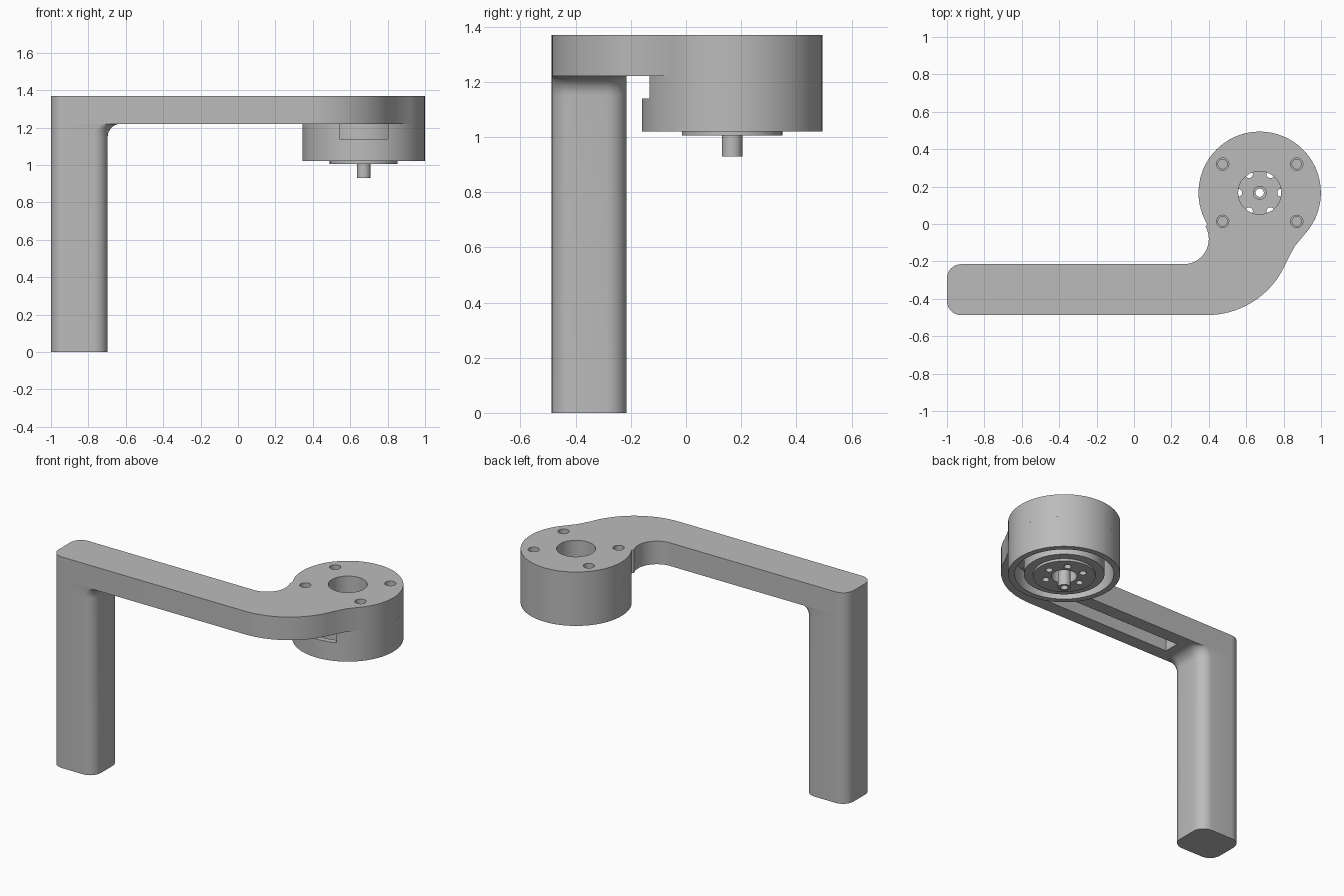
import bpy, bmesh, math
from mathutils import Vector

if "Cube" in bpy.data.objects:
    bpy.data.objects.remove(bpy.data.objects["Cube"])

grey = bpy.data.materials.new("plain grey")
grey.use_nodes = True
COLOUR = (0.5, 0.5, 0.5, 1)
grey.diffuse_color = COLOUR
grey.node_tree.nodes["Principled BSDF"].inputs["Base Color"].default_value = COLOUR

HUB = Vector((0.672, 0.167))     # axis of the round head
LOW, HIGH = 1.22, 1.37           # underside and top of the arm


def finish(name, bm):
    bmesh.ops.recalc_face_normals(bm, faces=bm.faces)
    mesh = bpy.data.meshes.new(name)
    bm.to_mesh(mesh)
    bm.free()
    mesh.materials.append(grey)
    obj = bpy.data.objects.new(name, mesh)
    bpy.context.collection.objects.link(obj)
    return obj


def arc(cx, cy, r, start, end, steps):
    angles = [math.radians(start + (end - start) * i / steps) for i in range(steps + 1)]
    return [(cx + r * math.cos(a), cy + r * math.sin(a)) for a in angles]


def loft(name, rings):
    """Skin a stack of (outline, z) rings and cap both ends."""
    bm = bmesh.new()
    rows = [[bm.verts.new((x, y, z)) for x, y in pts] for pts, z in rings]
    n = len(rows[0])
    for a, b in zip(rows, rows[1:]):
        for i in range(n):
            j = (i + 1) % n
            bm.faces.new((a[i], a[j], b[j], b[i]))
    bm.faces.new(rows[0])
    bm.faces.new(rows[-1])
    return finish(name, bm)


def prism(name, pts, z0, z1):
    return loft(name, [(pts, z0), (pts, z1)])


def rod(name, x, y, r, z0, z1, steps=32):
    return prism(name, arc(x, y, r, 0, 360, steps)[:-1], z0, z1)


def lathe(name, profile, steps=72):
    """Turn a closed (radius, z) profile around the head axis."""
    bm = bmesh.new()
    rows = []
    for i in range(steps):
        a = math.tau * i / steps
        rows.append([bm.verts.new((HUB.x + r * math.cos(a), HUB.y + r * math.sin(a), z))
                     for r, z in profile])
    n = len(profile)
    for i in range(steps):
        a, b = rows[i], rows[(i + 1) % steps]
        for k in range(n):
            m = (k + 1) % n
            bm.faces.new((a[k], a[m], b[m], b[k]))
    return finish(name, bm)


def cut(obj, cutter):
    mod = obj.modifiers.new("cut", "BOOLEAN")
    mod.operation, mod.solver, mod.object = "DIFFERENCE", "EXACT", cutter
    bpy.context.view_layer.objects.active = obj
    bpy.ops.object.modifier_apply(modifier=mod.name)
    bpy.data.objects.remove(cutter)


def rounded_box(x0, x1, y0, y1, r):
    return (arc(x1 - r, y0 + r, r, -90, 0, 8) + arc(x1 - r, y1 - r, r, 0, 90, 8)
            + arc(x0 + r, y1 - r, r, 90, 180, 8) + arc(x0 + r, y0 + r, r, 180, 270, 8))


# Leg, flaring into the underside of the arm
BACK, FRONT = -0.215, -0.487
rings = [(rounded_box(-1, -0.697, FRONT, BACK, 0.075), 0)]
for i in range(9):
    a = math.radians(90 * i / 8)
    grow = 0.07 * (1 - math.cos(a))
    rings.append((rounded_box(-1, -0.697 + grow, FRONT, BACK, 0.075),
                  LOW - 0.07 + 0.07 * math.sin(a)))
leg = loft("leg", rings)

# Arm with a bent neck and a round head
outline = (arc(HUB.x, HUB.y, 0.327, -42, 211, 52)
           + arc(0.265, -0.08, 0.135, 30, -90, 16)
           + arc(-0.925, BACK - 0.075, 0.075, 90, 180, 8)
           + arc(-0.925, FRONT + 0.075, 0.075, 180, 270, 8)
           + arc(0.39, -0.027, 0.46, -90, -22, 18) + [(0.86, -0.118)])
arm = prism("arm", outline, LOW, HIGH)

# Centre opening and four stepped screw holes in the head
cut(arm, rod("cutter", HUB.x, HUB.y, 0.115, 1.1, 1.5, 48))
for sx in (-1, 1):
    for sy in (-1, 1):
        x, y = HUB.x + 0.198 * sx, HUB.y + 0.153 * sy
        cut(arm, rod("cutter", x, y, 0.033, 1.29, 1.5))
        cut(arm, rod("cutter", x, y, 0.025, 1.25, 1.32))

# Cable channel under the arm, following the bend
path = [Vector(p) for p in [(-0.58, -0.351), (0.38, -0.351), (0.48, -0.335),
                            (0.57, -0.28), (0.63, -0.2), (0.66, -0.09)]]
left, right = [], []
for i, p in enumerate(path):
    d = (path[min(i + 1, len(path) - 1)] - path[max(i - 1, 0)]).normalized()
    side = Vector((-d.y, d.x)) * 0.05
    left.append(tuple(p + side))
    right.append(tuple(p - side))
cut(arm, prism("cutter", right + left[::-1], 1.1, LOW + 0.1))

# Open cup below the head, with a cable notch at the front
cup = lathe("motor_housing", [(0.29, 1.02), (0.327, 1.02), (0.327, LOW), (0.29, LOW)])
notch = [(HUB.x - 0.13, -0.3), (HUB.x + 0.13, -0.3), (HUB.x + 0.13, 0), (HUB.x - 0.13, 0)]
cut(cup, prism("cutter", notch, 1.14, 1.3))

# Motor with a raised face plate, centre recess and six through holes
motor = lathe("motor", [(0.075, 1.005), (0.182, 1.005), (0.182, 1.02), (0.235, 1.02),
                        (0.235, LOW), (0.036, LOW), (0.036, 1.08), (0.075, 1.08)])
for i in range(6):
    a = math.tau * i / 6
    cut(motor, rod("cutter", HUB.x + 0.115 * math.cos(a), HUB.y + 0.115 * math.sin(a),
                   0.021, 0.9, 1.4, 20))

# Hollow shaft
shaft = lathe("shaft", [(0.022, 0.93), (0.037, 0.93), (0.037, 1.25), (0.022, 1.25)], 32)

# Smooth the curved walls, keep the edges crisp
bpy.ops.object.select_all(action="DESELECT")
for obj in (leg, arm, cup, motor, shaft):
    obj.select_set(True)
bpy.context.view_layer.objects.active = arm
bpy.ops.object.shade_smooth_by_angle(angle=math.radians(30))
